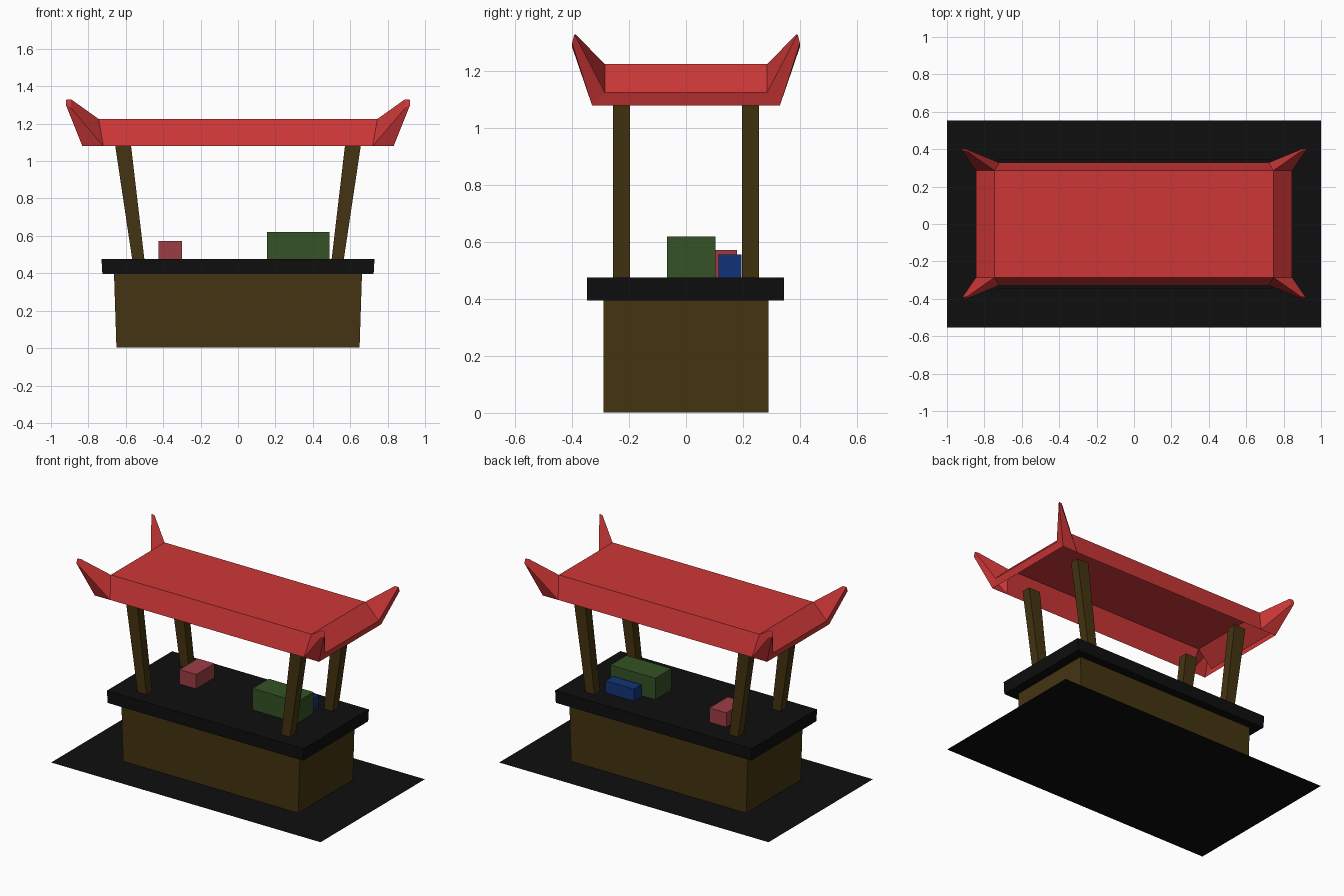
import bpy, bmesh

if "Cube" in bpy.data.objects:
    bpy.data.objects.remove(bpy.data.objects["Cube"])

def mat(name, r, g, b):
    m = bpy.data.materials.new(name)
    m.diffuse_color = (r, g, b, 1)
    m.use_nodes = True
    m.node_tree.nodes["Principled BSDF"].inputs["Base Color"].default_value = m.diffuse_color
    return m

RED = mat("roof red", 0.61, 0.038, 0.038)
BROWN = mat("dark wood", 0.058, 0.034, 0.0055)
BLACK = mat("black", 0.0045, 0.0045, 0.0048)
GRAY = mat("light gray", 0.57, 0.57, 0.56)
GREEN = mat("green", 0.035, 0.085, 0.018)
PINK = mat("pink", 0.33, 0.048, 0.06)
BLUE = mat("blue", 0.006, 0.034, 0.19)

def finish(bm, name, *mats):
    me = bpy.data.meshes.new(name)
    bm.to_mesh(me)
    bm.free()
    ob = bpy.data.objects.new(name, me)
    bpy.context.collection.objects.link(ob)
    for m in mats:
        me.materials.append(m)
    return ob

def block(name, m, xb, y, z, xt=None):
    """Box over ranges xb, y, z; xt gives a different x range at the top."""
    bm = bmesh.new()
    bmesh.ops.create_cube(bm, size=1)
    for v in bm.verts:
        i, j, k = (int(c > 0) for c in v.co)
        xr = (xt or xb) if k else xb
        v.co = (xr[i], y[j], z[k])
    return finish(bm, name, m)

# ground mat: black centre with a light border
bm = bmesh.new()
bmesh.ops.create_grid(bm, x_segments=1, y_segments=1, size=1)
for v in bm.verts:
    v.co.y *= 0.553
inner = bm.faces[:]
bmesh.ops.inset_region(bm, faces=inner, thickness=0.025, use_even_offset=True)
for f in bm.faces:
    f.material_index = 1
inner[0].material_index = 0
finish(bm, "ground_mat", BLACK, GRAY)

# counter body and top
block("counter_body", BROWN, (-.65, .65), (-.29, .29), (.002, .4), (-.663, .663))
block("counter_top", BLACK, (-.725, .725), (-.347, .345), (.395, .476), (-.73, .73))

# leaning posts
for sx, side in ((-1, "left"), (1, "right")):
    for sy, end in ((-1, "front"), (1, "back")):
        xb = sorted((sx * .5, sx * .565))
        xt = sorted((sx * .573, sx * .658))
        y = sorted((sy * .196, sy * .256))
        block(f"{end}_{side}_post", BROWN, xb, y, (.47, 1.092), xt)

# goods on the counter
block("pink_box", PINK, (-.425, -.3), (-.015, .18), (.475, .572))
block("green_box", GREEN, (.155, .488), (-.066, .104), (.475, .62))
block("blue_box", BLUE, (.25, .46), (.115, .195), (.475, .556))

# roof: open shell with upturned corner horns
bm = bmesh.new()
base = [(.745, .285, 1.225), (.845, .285, 1.125), (.832, .33, 1.08), (.72, .328, 1.08)]
tip = [(.892, .388, 1.33), (.918, .392, 1.33), (.92, .4, 1.3), (.895, .4, 1.285)]
corner = {}
for sx in (-1, 1):
    for sy in (-1, 1):
        b, t = ([bm.verts.new((x * sx, y * sy, z)) for x, y, z in pts] for pts in (base, tip))
        corner[sx, sy] = b
        bm.faces.new(t)
        for i in range(4):
            j = (i + 1) % 4
            bm.faces.new((b[i], b[j], t[j], t[i]))

def span(c1, c2, i, j):
    bm.faces.new((corner[c1][i], corner[c2][i], corner[c2][j], corner[c1][j]))

bm.faces.new([corner[c][0] for c in ((-1, -1), (1, -1), (1, 1), (-1, 1))])
for s in (-1, 1):
    span((-1, s), (1, s), 0, 3)      # front and back slopes
    span((s, -1), (s, 1), 0, 1)      # end slopes
    span((s, -1), (s, 1), 1, 2)      # end lips
bmesh.ops.recalc_face_normals(bm, faces=bm.faces[:])
top = max(bm.faces, key=lambda f: f.calc_area())
if top.normal.z < 0:
    bmesh.ops.reverse_faces(bm, faces=bm.faces[:])
finish(bm, "roof", RED)
